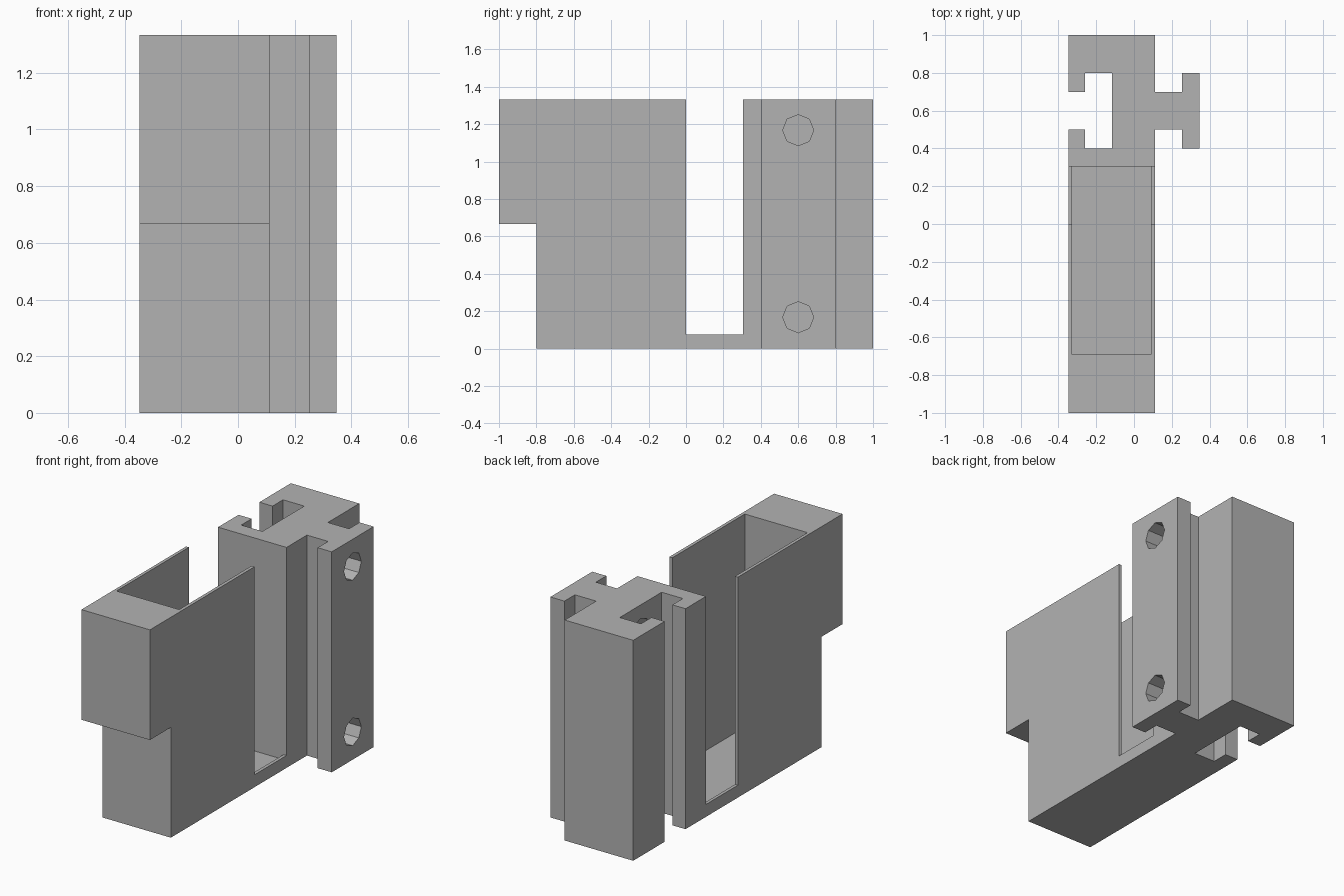
import bpy
import bmesh
import math
from mathutils import Matrix, Vector

cube = bpy.data.objects.get("Cube")
if cube:
    bpy.data.objects.remove(cube, do_unlink=True)

GREY = (0.45, 0.45, 0.45, 1)
grey = bpy.data.materials.new("plain_grey")
grey.use_nodes = True
grey.diffuse_color = GREY
grey.node_tree.nodes["Principled BSDF"].inputs["Base Color"].default_value = GREY

LEFT, RIGHT, HEIGHT = -0.347, 0.111, 1.333
RAIL_END, SLOT_WALL = 0.347, -0.117


def add_object(name, bm):
    bmesh.ops.recalc_face_normals(bm, faces=bm.faces)
    mesh = bpy.data.meshes.new(name)
    bm.to_mesh(mesh)
    bm.free()
    mesh.materials.append(grey)
    obj = bpy.data.objects.new(name, mesh)
    bpy.context.collection.objects.link(obj)
    return obj


def prism(name, points, sweep):
    """Extrude a closed outline along a vector."""
    bm = bmesh.new()
    face = bm.faces.new([bm.verts.new(p) for p in points])
    result = bmesh.ops.extrude_face_region(bm, geom=[face], use_keep_orig=True)
    moved = [v for v in result["geom"] if isinstance(v, bmesh.types.BMVert)]
    bmesh.ops.translate(bm, verts=moved, vec=Vector(sweep))
    return add_object(name, bm)


def box(name, x0, x1, y0, y1, z0, z1):
    outline = [(x0, y0, z0), (x1, y0, z0), (x1, y1, z0), (x0, y1, z0)]
    return prism(name, outline, (0, 0, z1 - z0))


def hole(x0, x1, z):
    """Eight-sided drill along x."""
    bm = bmesh.new()
    place = Matrix.Translation(((x0 + x1) / 2, 0.6, z)) @ Matrix.Rotation(math.pi / 2, 4, "Y")
    bmesh.ops.create_cone(bm, cap_ends=True, segments=8, radius1=0.083,
                          radius2=0.083, depth=x1 - x0, matrix=place)
    return add_object("hole_cutter", bm)


def cut(obj, cutters):
    """Subtract each cutter, bake the result and discard the cutter."""
    for cutter in cutters:
        cutter.hide_render = True
        mod = obj.modifiers.new("cut", "BOOLEAN")
        mod.operation = "DIFFERENCE"
        mod.solver = "EXACT"
        mod.object = cutter
        graph = bpy.context.evaluated_depsgraph_get()
        baked = bpy.data.meshes.new_from_object(obj.evaluated_get(graph))
        obj.modifiers.clear()
        obj.data = baked
        bpy.data.objects.remove(cutter, do_unlink=True)


# Body: stepped side profile with the tall gap in front of the rear post
side = [(-0.8, 0), (1, 0), (1, HEIGHT), (0.305, HEIGHT), (0.305, 0.075),
        (0, 0.075), (0, HEIGHT), (-1, HEIGHT), (-1, 0.667), (-0.8, 0.667)]
body = prism("holder_body", [(LEFT, y, z) for y, z in side], (RIGHT - LEFT, 0, 0))

# Hollow pocket, then the T-shaped channel and its blind holes
HOLE_HEIGHTS = (0.168, 1.168)
cut(body, [
    box("pocket_cutter", -0.328, 0.091, -0.692, 0.305, 0.045, 1.6),
    box("channel_cutter", -0.259, SLOT_WALL, 0.4, 0.8, -0.2, 1.6),
    box("mouth_cutter", -0.5, -0.2, 0.5, 0.7, -0.2, 1.6),
] + [hole(SLOT_WALL - 0.05, SLOT_WALL + 0.15, z) for z in HOLE_HEIGHTS])

# Matching T-shaped rail on the other side
half = [(RIGHT, 0.1), (0.253, 0.1), (0.253, 0.2), (RAIL_END, 0.2)]
outline = [(x, 0.6 - w, 0) for x, w in half] + [(x, 0.6 + w, 0) for x, w in reversed(half)]
rail = prism("connector_rail", outline, (0, 0, HEIGHT))
cut(rail, [hole(RAIL_END - 0.15, RAIL_END + 0.05, z) for z in HOLE_HEIGHTS])
